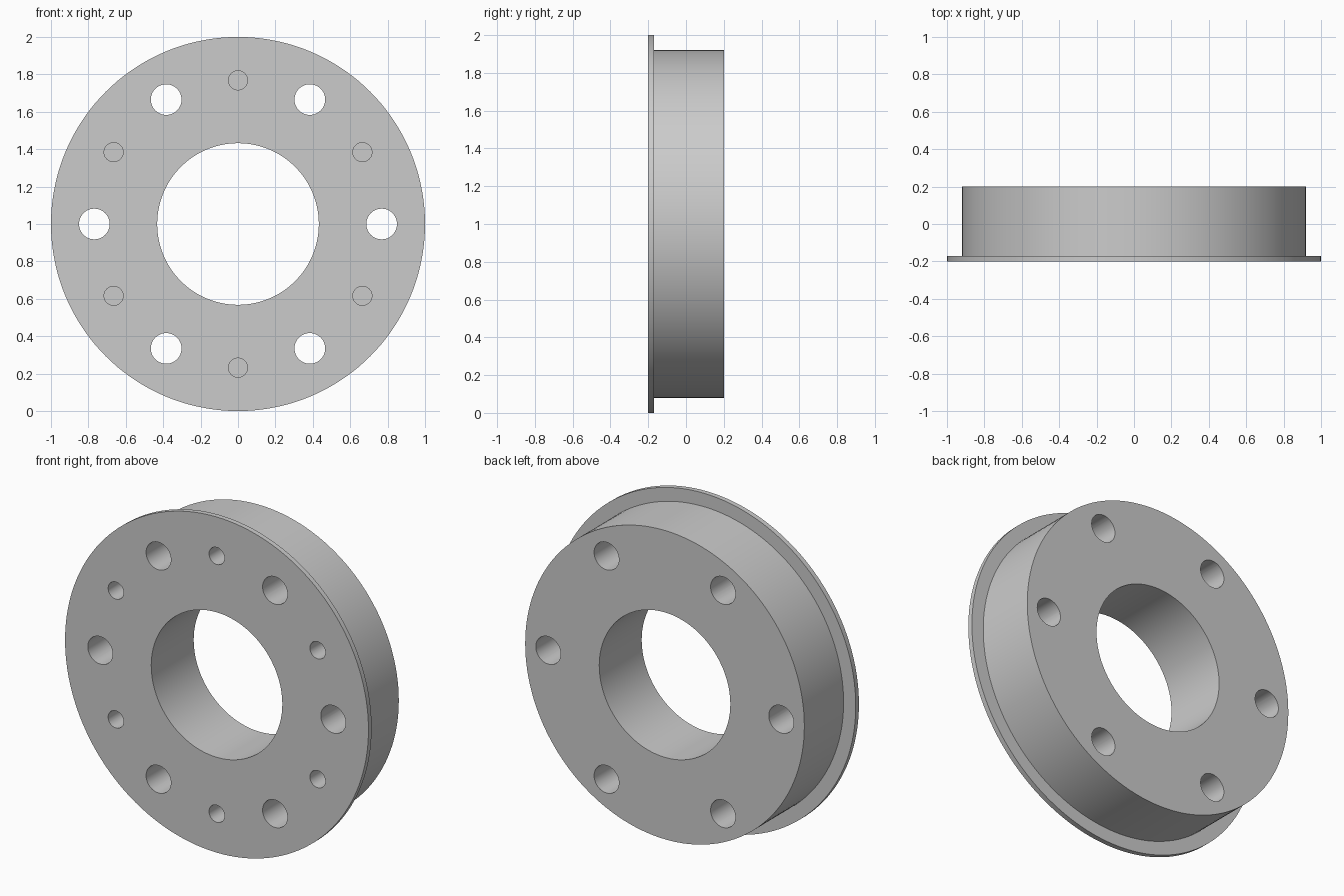
import bpy
import bmesh
from math import cos, sin, pi, radians
from mathutils import Matrix, Vector

old = bpy.data.objects.get("Cube")
if old:
    bpy.data.objects.remove(old, do_unlink=True)

CENTRE = Vector((0, 0, 1))
FRONT, STEP, BACK = -0.2, -0.17, 0.2
FLANGE_R, BODY_R, BORE_R = 1.0, 0.92, 0.432
BOLT_CIRCLE = 0.768

grey = bpy.data.materials.new("plain grey")
grey.use_nodes = True
colour = (0.6, 0.6, 0.6, 1)
grey.diffuse_color = colour
grey.node_tree.nodes["Principled BSDF"].inputs["Base Color"].default_value = colour


def make_object(name, bm):
    bmesh.ops.recalc_face_normals(bm, faces=bm.faces)
    mesh = bpy.data.meshes.new(name)
    bm.to_mesh(mesh)
    bm.free()
    mesh.materials.append(grey)
    obj = bpy.data.objects.new(name, mesh)
    bpy.context.collection.objects.link(obj)
    return obj


def lathe(name, profile, segments):
    """Revolve a closed (radius, y) profile about the y axis."""
    bm = bmesh.new()
    rings = []
    for i in range(segments):
        a = 2 * pi * i / segments
        rings.append([bm.verts.new(CENTRE + Vector((r * cos(a), y, r * sin(a))))
                      for r, y in profile])
    n = len(profile)
    for i, ring in enumerate(rings):
        after = rings[(i + 1) % segments]
        for j in range(n):
            k = (j + 1) % n
            bm.faces.new((ring[j], ring[k], after[k], after[j]))
    return make_object(name, bm)


def add_drill(bm, radius, angle, y0, y1):
    """Add one closed cylinder along y on the bolt circle."""
    place = Vector((BOLT_CIRCLE * cos(angle), (y0 + y1) / 2, BOLT_CIRCLE * sin(angle)))
    bmesh.ops.create_cone(
        bm, cap_ends=True, segments=48, radius1=radius, radius2=radius, depth=y1 - y0,
        matrix=Matrix.Translation(CENTRE + place) @ Matrix.Rotation(pi / 2, 4, "X"))


# Flanged ring with its central bore
ring = lathe("flanged_ring", [(BORE_R, FRONT), (FLANGE_R, FRONT), (FLANGE_R, STEP),
                              (BODY_R, STEP), (BODY_R, BACK), (BORE_R, BACK)], 144)

# Six through holes alternating with six blind holes in the front
bm = bmesh.new()
for i in range(6):
    add_drill(bm, 0.082, radians(60 * i), FRONT - 0.1, BACK + 0.1)
    add_drill(bm, 0.051, radians(60 * i + 30), FRONT - 0.1, FRONT + 0.2)
drills = make_object("hole_cutters", bm)
drills.hide_render = True

cut = ring.modifiers.new("bolt holes", "BOOLEAN")
cut.operation = "DIFFERENCE"
cut.solver = "EXACT"
cut.object = drills

# Apply the cut, then shade the round walls smooth
bpy.ops.object.select_all(action="DESELECT")
ring.select_set(True)
bpy.context.view_layer.objects.active = ring
bpy.ops.object.modifier_apply(modifier=cut.name)
bpy.data.objects.remove(drills, do_unlink=True)
bpy.ops.object.shade_smooth_by_angle(angle=radians(30))
